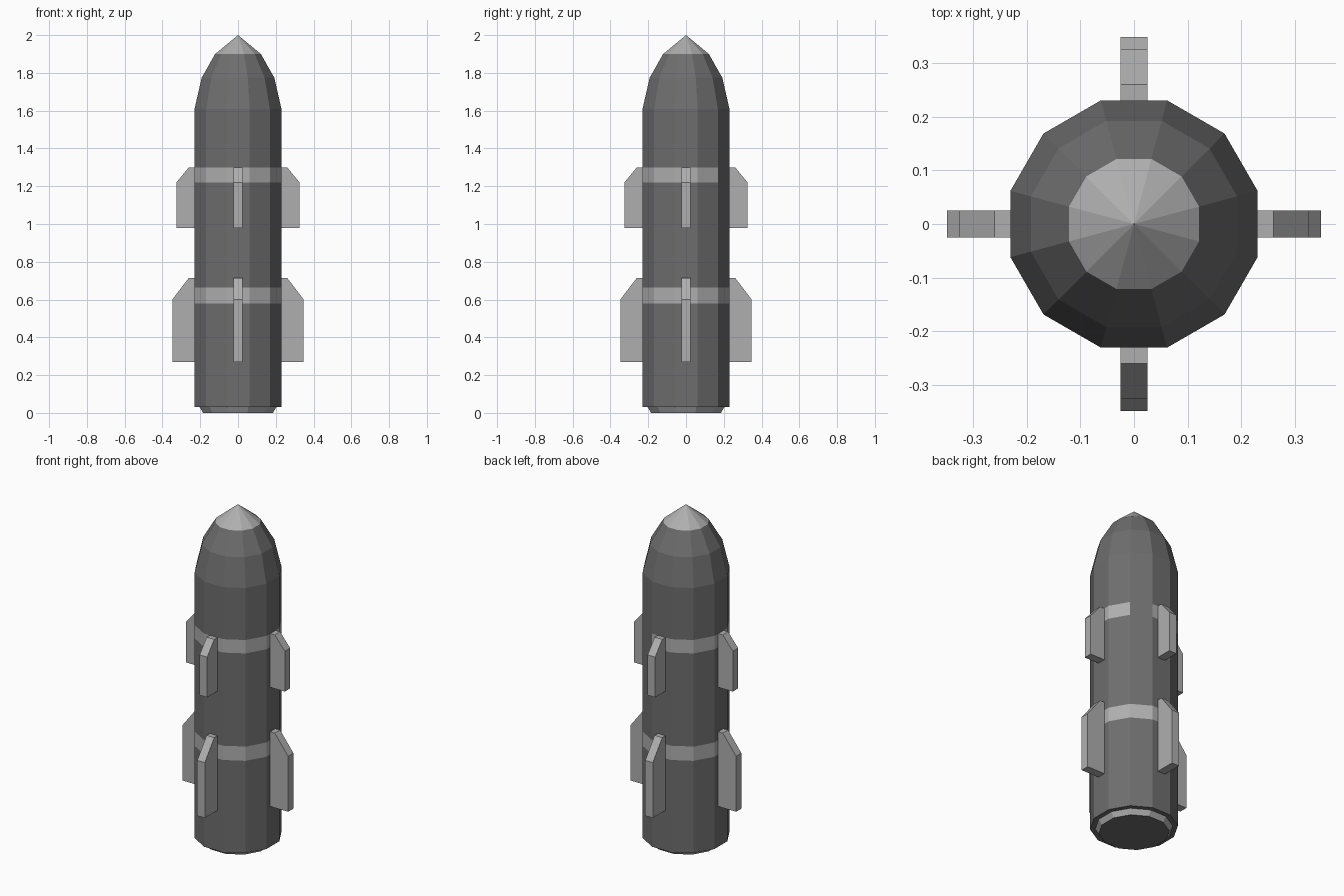
import bpy
import math
from mathutils import Matrix, Vector

cube = bpy.data.objects.get("Cube")
if cube:
    bpy.data.objects.remove(cube, do_unlink=True)

SIDES = 12
STEP = 2 * math.pi / SIDES


def make_material(name, value):
    mat = bpy.data.materials.new(name)
    mat.use_nodes = True
    colour = (value, value, value, 1)
    mat.diffuse_color = colour
    mat.node_tree.nodes["Principled BSDF"].inputs["Base Color"].default_value = colour
    return mat


dark = make_material("dark grey", 0.155)
light = make_material("light grey", 0.43)


def make_object(name, verts, faces, mats):
    mesh = bpy.data.meshes.new(name)
    mesh.from_pydata(verts, [], faces)
    for mat in mats:
        mesh.materials.append(mat)
    obj = bpy.data.objects.new(name, mesh)
    bpy.context.collection.objects.link(obj)
    return obj


# Hull: twelve-sided profile as (flat-to-centre radius, height, light band above)
profile = [
    (0.185, 0.0, True),      # base ring
    (0.203, 0.03, False),    # underside step
    (0.23, 0.03, False),
    (0.23, 0.58, True),      # lower band
    (0.23, 0.665, False),
    (0.23, 1.22, True),      # upper band
    (0.23, 1.30, False),
    (0.23, 1.61, False),     # nose
    (0.192, 1.775, False),
    (0.121, 1.90, True),     # tip
]
verts = []
for apothem, z, _ in profile:
    radius = apothem / math.cos(STEP / 2)
    for i in range(SIDES):
        a = (i - 0.5) * STEP
        verts.append((radius * math.cos(a), radius * math.sin(a), z))
verts.append((0, 0, 2))
apex = len(verts) - 1

faces = [tuple(reversed(range(SIDES)))]
slots = [0]
for row, (_, z, is_light) in enumerate(profile):
    for i in range(SIDES):
        j = (i + 1) % SIDES
        low, high = row * SIDES, (row + 1) * SIDES
        if row == len(profile) - 1:
            faces.append((low + i, low + j, apex))
        else:
            faces.append((low + i, low + j, high + j, high + i))
        # The upper band is interrupted on one rear panel
        gap = z == 1.22 and i == 2
        slots.append(1 if is_light and not gap else 0)
hull = make_object("hull", verts, faces, [dark, light])
hull.data.polygons.foreach_set("material_index", slots)


# Fins: extruded outline, repeated on four sides
def add_fins(name, outline):
    n = len(outline)
    points = [Vector((x, y, z)) for y in (-0.025, 0.025) for x, z in outline]
    fin_faces = [tuple(range(n)), tuple(reversed(range(n, 2 * n)))]
    for i in range(n):
        j = (i + 1) % n
        fin_faces.append((j, i, i + n, j + n))
    for k, side in enumerate(("left", "back", "right", "front")):
        turn = Matrix.Rotation(k * math.pi / 2, 3, "Z")
        make_object(f"{name}_{side}", [turn @ p for p in points], fin_faces, [light])


add_fins("lower_fin", [(0.20, 0.27), (0.348, 0.27), (0.348, 0.60), (0.26, 0.715), (0.20, 0.715)])
add_fins("upper_fin", [(0.20, 0.98), (0.326, 0.98), (0.326, 1.22), (0.26, 1.30), (0.20, 1.30)])
